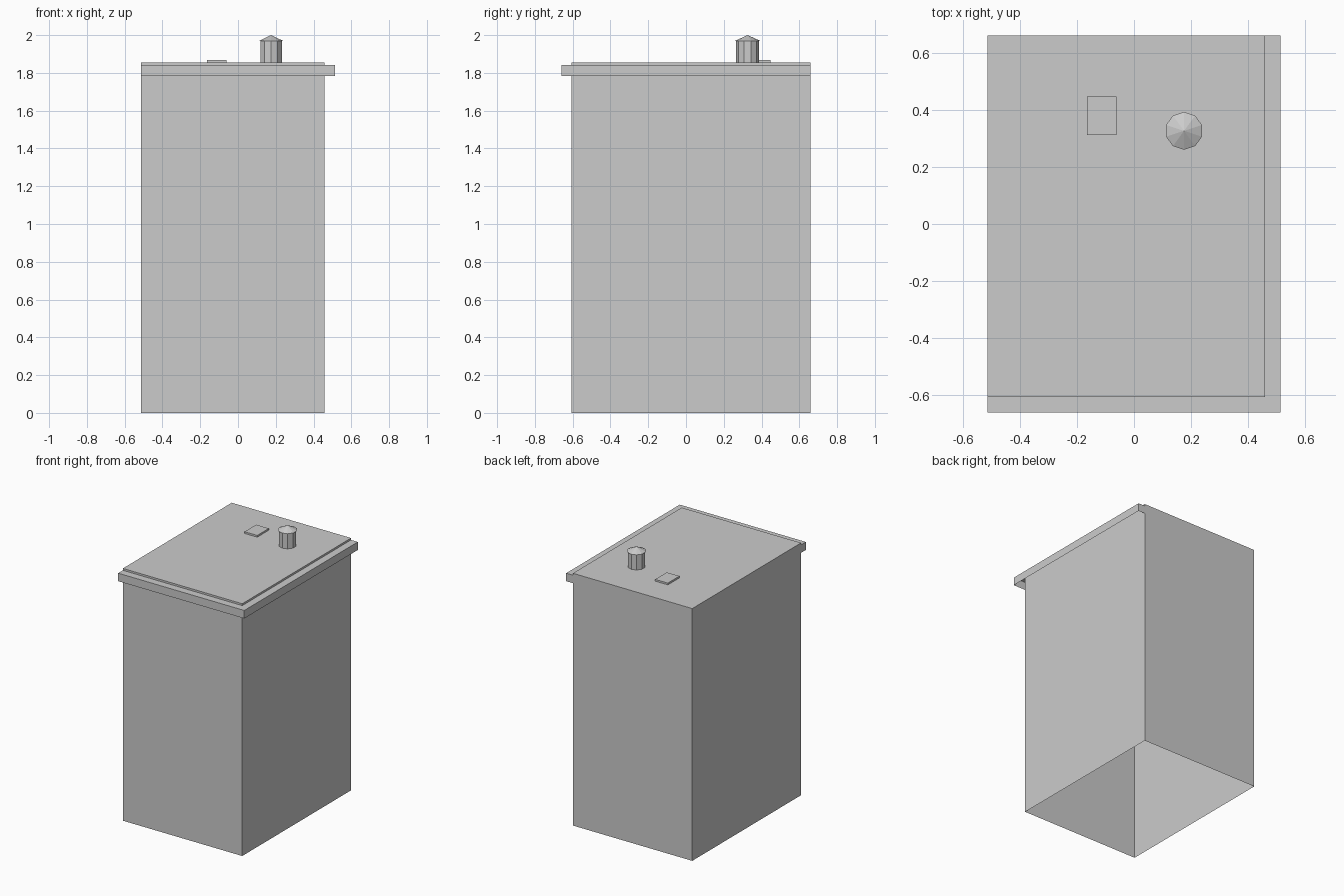
import bpy, bmesh
from mathutils import Matrix, Vector

cube = bpy.data.objects.get("Cube")
if cube:
    bpy.data.objects.remove(cube, do_unlink=True)

gray = bpy.data.materials.new("plain gray")
gray.use_nodes = True
gray.diffuse_color = (0.6, 0.6, 0.6, 1)
gray.node_tree.nodes["Principled BSDF"].inputs["Base Color"].default_value = gray.diffuse_color

# Outer limits of the building and its ledge
LEFT, RIGHT, FRONT, BACK = -0.513, 0.458, -0.605, 0.66
ROOF, OVERHANG = 1.856, 0.055


def finish(name, bm):
    mesh = bpy.data.meshes.new(name)
    bm.to_mesh(mesh)
    bm.free()
    mesh.materials.append(gray)
    obj = bpy.data.objects.new(name, mesh)
    bpy.context.collection.objects.link(obj)
    return obj


def open_prism(name, outline, bottom, top):
    """Extrude an outline upward, leaving its underside open."""
    bm = bmesh.new()
    base = bm.faces.new([bm.verts.new((x, y, bottom)) for x, y in outline])
    ext = bmesh.ops.extrude_face_region(bm, geom=[base], use_keep_orig=True)
    moved = [v for v in ext["geom"] if isinstance(v, bmesh.types.BMVert)]
    bmesh.ops.translate(bm, vec=Vector((0, 0, top - bottom)), verts=moved)
    bmesh.ops.recalc_face_normals(bm, faces=bm.faces[:])
    bmesh.ops.delete(bm, geom=[base], context="FACES_ONLY")
    return finish(name, bm)


def rectangle(x0, x1, y0, y1):
    return [(x0, y0), (x1, y0), (x1, y1), (x0, y1)]


# Main block
open_prism("building_body", rectangle(LEFT, RIGHT, FRONT, BACK), 0, ROOF)

# L-shaped ledge around the two street sides
edge_x, edge_y = RIGHT + OVERHANG, FRONT - OVERHANG
open_prism("cornice", [(LEFT, edge_y), (edge_x, edge_y), (edge_x, BACK),
                       (RIGHT, BACK), (RIGHT, FRONT), (LEFT, FRONT)], 1.783, 1.842)

# Roof hatch
open_prism("roof_hatch", rectangle(-0.165, -0.062, 0.312, 0.447), ROOF, 1.869)


def round_part(name, r_bottom, r_top, bottom, top):
    bm = bmesh.new()
    place = Matrix.Translation((0.175, 0.326, (bottom + top) / 2))
    bmesh.ops.create_cone(bm, cap_ends=True, segments=10, radius1=r_bottom,
                          radius2=r_top, depth=top - bottom, matrix=place)
    return finish(name, bm)


# Chimney pipe with a pointed cap
round_part("vent_pipe", 0.06, 0.06, ROOF, 1.97)
round_part("vent_cap", 0.066, 0, 1.97, 2.0)
